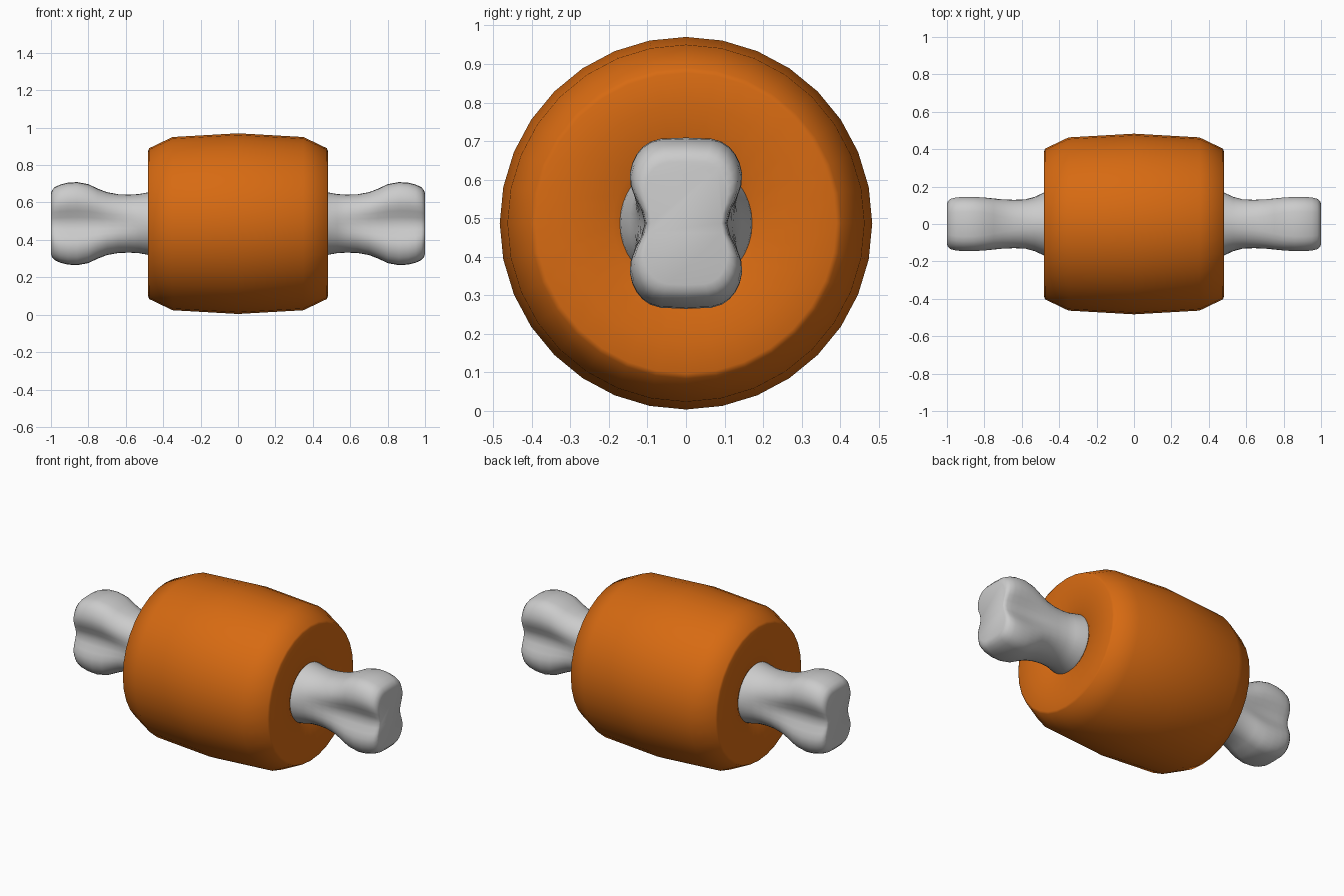
import bpy, bmesh, math

if "Cube" in bpy.data.objects:
    bpy.data.objects.remove(bpy.data.objects["Cube"])

ZC = 0.487  # height of the long axis


def loft(name, rings, cap):
    """Skin a list of closed rings, optionally capping both ends."""
    bm = bmesh.new()
    loops = [[bm.verts.new(p) for p in ring] for ring in rings]
    n = len(loops[0])
    for a, b in zip(loops, loops[1:]):
        for i in range(n):
            j = (i + 1) % n
            bm.faces.new((a[i], a[j], b[j], b[i]))
    if cap:
        bm.faces.new(loops[0])
        bm.faces.new(loops[-1])
    bmesh.ops.recalc_face_normals(bm, faces=bm.faces)
    me = bpy.data.meshes.new(name)
    bm.to_mesh(me)
    bm.free()
    ob = bpy.data.objects.new(name, me)
    bpy.context.collection.objects.link(ob)
    bpy.ops.object.select_all(action='DESELECT')
    ob.select_set(True)
    bpy.context.view_layer.objects.active = ob
    return ob


def mirrored(half):
    """Half profile from x = 0 outward, mirrored to both sides."""
    return [(-p[0], *p[1:]) for p in reversed(half[1:])] + half


def circle(x, r, n=32):
    return [(x, r * math.sin(2 * math.pi * i / n), ZC + r * math.cos(2 * math.pi * i / n))
            for i in range(n)]


def bone_ring(x, h, a, p, w, n=40):
    """Section of half height h and half width a, pinched at the waist by w."""
    pts = []
    for i in range(n):
        t = 2 * math.pi * i / n
        s, c = math.sin(t), math.cos(t)
        y = a * math.copysign(abs(c) ** p, c) if abs(c) > 1e-6 else 0
        y *= 1 - w * math.exp(-(s / 0.38) ** 2)
        pts.append((x, y, ZC + h * s))
    return pts


# Meat: barrel turned around the x axis, ends slightly dished at the bone
barrel = [(0, 0.483), (0.35, 0.463), (0.475, 0.403), (0.48, 0.39),
          (0.48, 0.31), (0.472, 0.19), (0.45, 0.15)]
meat = loft("meat", [circle(x, r) for x, r in mirrored(barrel)], False)
bpy.ops.object.shade_smooth()
mat = bpy.data.materials.new("roast_orange")
mat.diffuse_color = (0.68, 0.145, 0.006, 1)
mat.use_nodes = True
mat.node_tree.nodes["Principled BSDF"].inputs["Base Color"].default_value = mat.diffuse_color
meat.data.materials.append(mat)

# Bone: x, half height, half width, squareness, waist pinch
shaft = [(0, 0.17, 0.17, 1, 0), (0.44, 0.175, 0.175, 1, 0), (0.48, 0.167, 0.169, 1, 0),
         (0.53, 0.158, 0.15, 0.95, 0.03), (0.58, 0.155, 0.143, 0.88, 0.08),
         (0.64, 0.157, 0.145, 0.8, 0.14), (0.70, 0.168, 0.15, 0.7, 0.21),
         (0.75, 0.187, 0.157, 0.6, 0.28), (0.80, 0.211, 0.163, 0.53, 0.33),
         (0.86, 0.222, 0.167, 0.5, 0.36), (0.91, 0.219, 0.167, 0.5, 0.36),
         (0.95, 0.209, 0.163, 0.5, 0.35), (0.98, 0.195, 0.154, 0.5, 0.33),
         (0.995, 0.178, 0.139, 0.5, 0.29), (1.0, 0.160, 0.122, 0.5, 0.25)]
loft("bone", [bone_ring(*r) for r in mirrored(shaft)], True)
bpy.ops.object.shade_smooth_by_angle(angle=math.radians(50))
